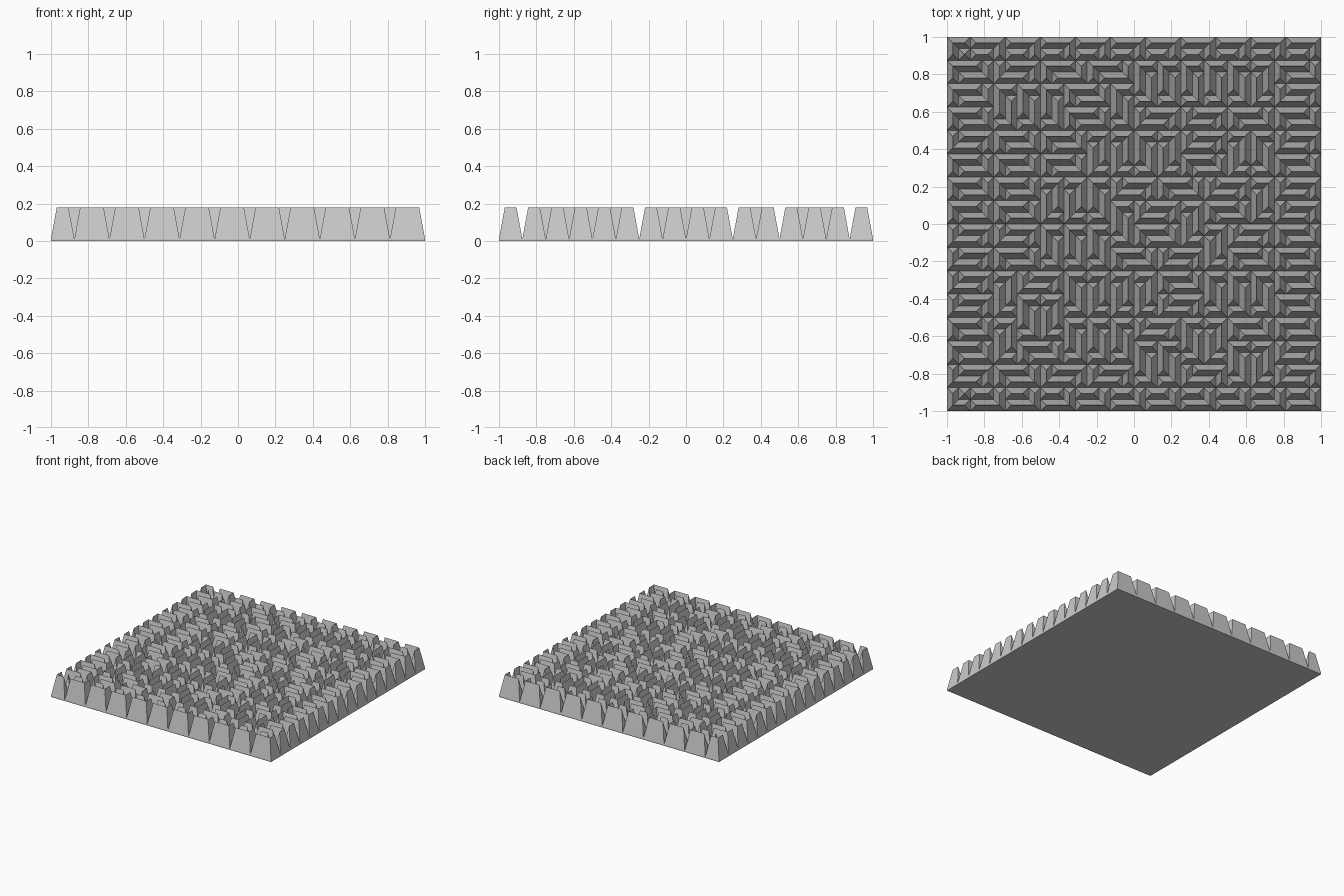
import bpy, bmesh, random

random.seed(7)
N = 32                # small squares per side
UNIT = 2 / N
LOW, HIGH = 0.01, 0.18

cube = bpy.data.objects.get("Cube")
if cube:
    bpy.data.objects.remove(cube)

grey = bpy.data.materials.new("mid grey")
grey.use_nodes = True
grey.diffuse_color = (0.6, 0.6, 0.6, 1)
grey.node_tree.nodes["Principled BSDF"].inputs["Base Color"].default_value = (0.6, 0.6, 0.6, 1)

tile_of = {}          # square -> tile number
count = 0


def tile(cells):
    """Claim a group of squares as one tile."""
    global count
    count += 1
    for c in cells:
        tile_of[c] = count


def pair(x, y, upright):
    """Fill a 4 x 2 block with two interlocking L tiles."""
    flip = random.random() < 0.5
    hook = {(1, 0), (2, 0), (3, 0), (3, 1)}
    block = {(i, j) for i in range(4) for j in range(2)}
    for part in (hook, block - hook):
        cells = [(i, 1 - j if flip else j) for i, j in part]
        tile([(x + j, y + i) if upright else (x + i, y + j) for i, j in cells])


# Front and back rows: three-square bars with short pieces behind them
for row, inner in ((0, 1), (N - 1, N - 2)):
    tile([(0, row), (1, row), (0, inner)])
    tile([(1, inner)])
    for x in range(2, N, 3):
        tile([(x, row), (x + 1, row), (x + 2, row), (x + 2, inner)])
        tile([(x, inner), (x + 1, inner)])

# Middle field: shuffled blocks, lying flat along the left and right sides
cols, rows = N // 2, N // 2 - 2
mate = {(c, r): (c ^ 1, r) for c in range(cols) for r in range(rows)}
for _ in range(9000):
    c, r = random.randint(2, cols - 4), random.randrange(rows - 1)
    a, b, d, e = (c, r), (c + 1, r), (c, r + 1), (c + 1, r + 1)
    if mate[a] == b and mate[d] == e:
        mate.update({a: d, d: a, b: e, e: b})
    elif mate[a] == d and mate[b] == e:
        mate.update({a: b, b: a, d: e, e: d})
for (c, r), other in mate.items():
    if (c, r) < other:
        pair(2 * c, 2 + 2 * r, upright=other[0] == c)

# Ridged tiles: each square is a fan rising to the ridge at its centre
bm = bmesh.new()
points = {}


def point(i, j, high):
    if (i, j) not in points:
        points[i, j] = bm.verts.new((i * UNIT / 2 - 1, j * UNIT / 2 - 1, HIGH if high else LOW))
    return points[i, j]


ring = [(1, 0), (1, 1), (0, 1), (-1, 1), (-1, 0), (-1, -1), (0, -1), (1, -1)]
for (x, y), number in tile_of.items():
    cx, cy = 2 * x + 1, 2 * y + 1
    centre = point(cx, cy, True)
    rim = [point(cx + i, cy + j, i * j == 0 and tile_of.get((x + i, y + j)) == number)
           for i, j in ring]
    for k in range(8):
        bm.faces.new((centre, rim[k], rim[(k + 1) % 8]))
bmesh.ops.dissolve_limit(bm, angle_limit=0.01, verts=bm.verts[:], edges=bm.edges[:])


def finish(name, mesh_data):
    mesh = bpy.data.meshes.new(name)
    mesh_data.to_mesh(mesh)
    mesh_data.free()
    mesh.materials.append(grey)
    obj = bpy.data.objects.new(name, mesh)
    bpy.context.collection.objects.link(obj)
    return obj


finish("ridged_tiles", bm)

# Thin base plate
bm = bmesh.new()
bmesh.ops.create_cube(bm, size=1)
bmesh.ops.scale(bm, vec=(2, 2, LOW), verts=bm.verts)
bmesh.ops.translate(bm, vec=(0, 0, LOW / 2), verts=bm.verts)
finish("base_plate", bm)
